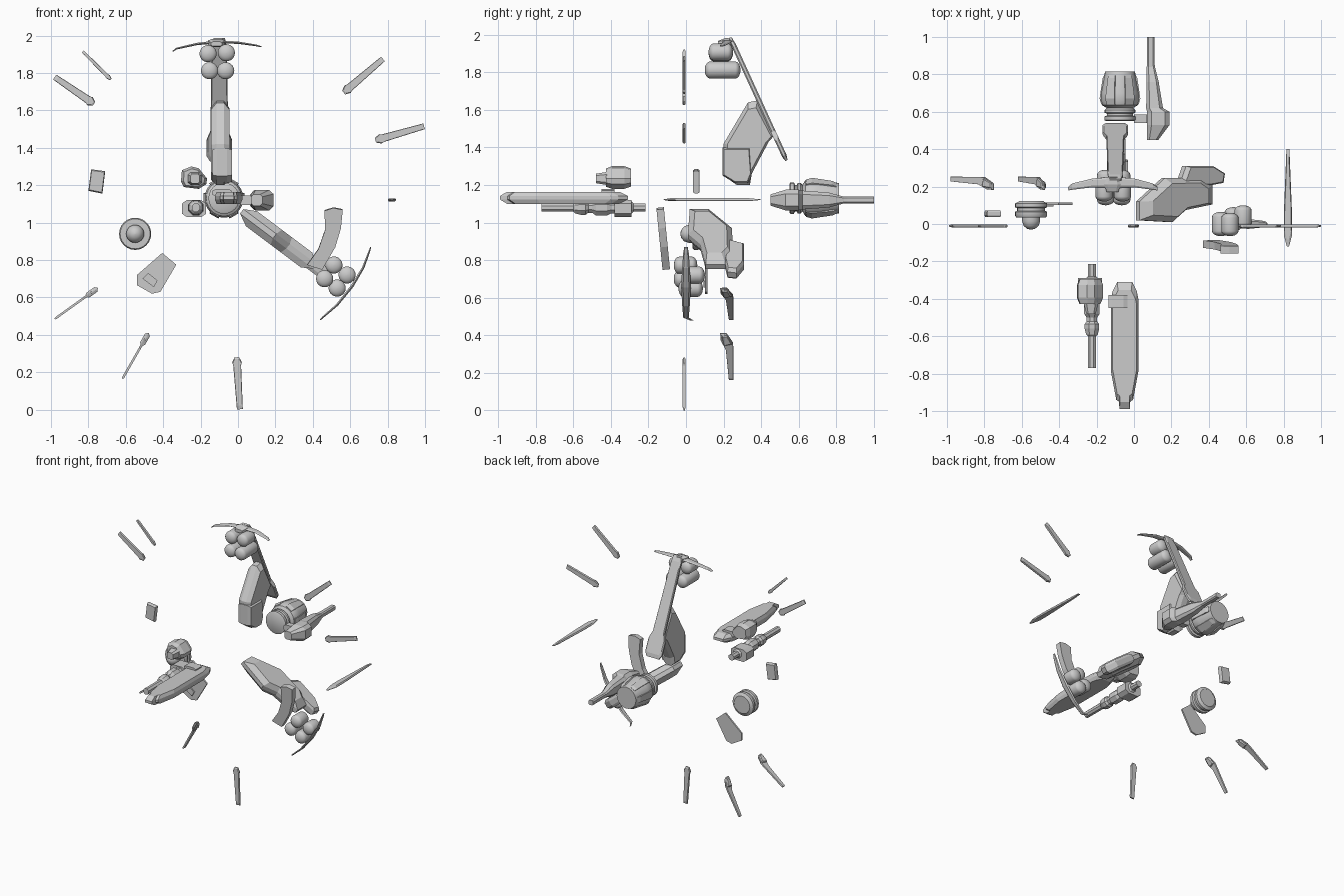
import bpy, bmesh, math
from mathutils import Vector as V

X, Y, Z = V((1, 0, 0)), V((0, 1, 0)), V((0, 0, 1))


def finish(name, bm, smooth=False):
    bmesh.ops.remove_doubles(bm, verts=bm.verts, dist=1e-5)
    bmesh.ops.recalc_face_normals(bm, faces=bm.faces)
    me = bpy.data.meshes.new(name)
    bm.to_mesh(me)
    bm.free()
    ob = bpy.data.objects.new(name, me)
    bpy.context.collection.objects.link(ob)
    if smooth:
        bpy.context.view_layer.objects.active = ob
        ob.select_set(True)
        bpy.ops.object.shade_smooth_by_angle(angle=math.radians(35))
        ob.select_set(False)
    return ob


def skin(name, rings, smooth=False):
    """Bridge a list of equal-length vertex rings and cap both ends."""
    bm = bmesh.new()
    rows = [[bm.verts.new(p) for p in r] for r in rings]
    n = len(rows[0])
    for a, b in zip(rows, rows[1:]):
        for i in range(n):
            bm.faces.new((a[i], a[(i + 1) % n], b[(i + 1) % n], b[i]))
    bm.faces.new(rows[0])
    bm.faces.new(rows[-1])
    return finish(name, bm, smooth)


def plate(name, pts, o, u, v, half, inset=1.0, mid=0.5):
    """Extruded outline whose two faces shrink by inset for a chamfered rim."""
    o, u, v = V(o), V(u), V(v)
    w = u.cross(v).normalized()
    c = sum((V(p) for p in pts), V((0, 0))) / len(pts)
    rings = []
    for h, s in ((-half, inset), (-half * mid, 1), (half * mid, 1), (half, inset)):
        rings.append([o + u * (c.x + (p[0] - c.x) * s) + v * (c.y + (p[1] - c.y) * s) + w * h for p in pts])
    return skin(name, rings)


def lathe(name, profile, x, z, n=20, smooth=True, sx=1, sz=1, roll=0):
    """Revolve (y, radius) pairs around a line parallel to y."""
    return skin(name, [[V((x + r * sx * math.cos(roll + math.tau * i / n), y,
                           z + r * sz * math.sin(roll + math.tau * i / n)))
                        for i in range(n)] for y, r in profile], smooth)


def loft(name, stations):
    """Chamfered box sections along y: (y, x, z, half width, half height)."""
    rings = []
    for y, x, z, w, h in stations:
        k = .6
        rings.append([V((x + a * w, y, z + b * h)) for a, b in
                      ((1, k), (k, 1), (-k, 1), (-1, k), (-1, -k), (-k, -1), (k, -1), (1, -k))])
    return skin(name, rings)


def capsule(name, x, z, y0, y1, r=.046):
    prof = []
    for i in range(6):
        a = math.pi / 2 * (i + .1) / 5.1
        prof.append((y0 + r * .6 * (1 - math.sin(a)), r * math.cos(a - 0) if i < 5 else 0.002))
    ends = sorted(prof)
    other = [(y0 + y1 - y, q) for y, q in reversed(ends)]
    lathe(name, ends + other, x, z, 18)


def ribbon(name, path, half, t):
    """Thin swept strip in xz: path of (x, y, z), width along y."""
    rings, n = [], len(path)
    for i, p in enumerate(path):
        d = (V(path[min(i + 1, n - 1)]) - V(path[max(i - 1, 0)]))
        nrm = V((-d.z, 0, d.x)).normalized()
        f = 1 - .65 * abs(2 * i / (n - 1) - 1)
        rings.append([V(p) + nrm * t * f * a + Y * half * f * b
                      for a, b in ((1, .6), (1, -.6), (0, -1), (-1, -.6), (-1, .6), (0, 1))])
    skin(name, rings)


# upper arm: wedge body, sloping plank with flared foot
plate("upper_arm_body", [(.20, 1.42), (.33, 1.64), (.38, 1.65), (.475, 1.47), (.44, 1.43), (.35, 1.26),
                         (.34, 1.20), (.27, 1.20), (.20, 1.25)], (-.095, 0, 0), Y, Z, .05, .85, .4)
plate("upper_arm_base_block", [(.195, 1.25), (.195, 1.40), (.34, 1.40), (.35, 1.26), (.33, 1.21), (.26, 1.21)],
      (-.085, 0, 0), Y, Z, .052, .9)
slope = V((0, .30, -.655)).normalized()
plate("upper_arm_plank", [(0, -.03), (0, .03), (.05, .04), (.55, .048), (.60, .068), (.69, .068), (.72, .05),
                          (.72, -.05), (.69, -.068), (.60, -.068), (.55, -.048), (.05, -.04)],
      (-.1, .235, 1.985), slope, X, .013, .9)
loft("upper_arm_cap", [(.17, -.115, 1.955, .03, .012), (.21, -.115, 1.96, .045, .022), (.25, -.115, 1.96, .03, .02)])
ribbon("upper_bow", [(-.35, .19, 1.915), (-.33, .20, 1.93), (-.22, .22, 1.955), (-.11, .222, 1.966),
                     (0, .22, 1.962), (.10, .20, 1.947), (.125, .19, 1.94)], .03, .008)
for i, (x, z, a, b) in enumerate([(-.16, 1.903, .12, .25), (-.062, 1.908, .12, .25),
                                  (-.152, 1.812, .10, .29), (-.066, 1.812, .10, .29)]):
    capsule(f"upper_capsule_{i}", x, z, a, b)

# lower arm: wedge body and offset end piece
d = V((.80, 0, -.60))
plate("lower_arm_body", [(0, .02), (0, .12), (.17, .245), (.42, .25), (.49, .21), (.49, .105), (.31, .075),
                         (.22, .01)], (.02, 0, 1.06), d, Y, .05, .75, .3)
plate("lower_arm_end", [(.27, .22), (.31, .31), (.49, .31), (.57, .27), (.56, .22), (.46, .205)],
      (.02, 0, 1.06), d, Y, .035, .85)
plate("curved_panel", [(.463, 1.065), (.51, 1.08), (.56, 1.07), (.55, .97), (.52, .87), (.45, .75), (.37, .775),
                       (.43, .86), (.465, .96)], (0, -.03, 0), X, (0, -.10, 1), .02)
ribbon("lower_bow", [(.44, .03, .48), (.455, .0, .495), (.53, 0, .56), (.61, 0, .66), (.67, 0, .76),
                     (.70, 0, .84), (.71, .0, .87)], .026, .008)
for i, (x, z, a, b) in enumerate([(.463, .70, -.065, .065), (.583, .72, -.02, .10),
                                  (.53, .65, -.04, .09), (.513, .773, -.065, .06)]):
    capsule(f"lower_capsule_{i}", x, z, a, b)

# engine barrel with collar and raised panels
ex, ez = -.075, 1.13
lathe("engine_barrel", [(.55, .075), (.555, .083), (.575, .083), (.58, .07), (.59, .07), (.595, .082), (.61, .082),
                        (.62, .07), (.635, .095), (.66, .104), (.70, .103), (.79, .085), (.815, .08)], ex, ez, 24)
for i in range(6):
    a = math.tau * i / 6
    rad, tan = V((math.cos(a), 0, math.sin(a))), V((-math.sin(a), 0, math.cos(a)))
    skin(f"engine_panel_{i}", [[V((ex, 0, ez)) + rad * r + tan * t + Y * y
                               for r, t in ((h - .03, -w), (h, -w), (h, w), (h - .03, w))]
                              for y, h, w in ((.64, .10, .025), (.67, .109, .028), (.78, .093, .022), (.80, .083, .02))])

# side pod with barrel beside the engine
loft("side_pod", [(.45, .10, 1.12, .03, .03), (.53, .13, 1.12, .06, .055), (.60, .13, 1.12, .06, .055),
                  (.62, .11, 1.12, .045, .05), (.76, .10, 1.12, .032, .04), (.84, .09, 1.12, .022, .018),
                  (.86, .09, 1.12, .02, .018), (1.0, .09, 1.12, .02, .018)])
loft("side_pod_link", [(.54, .04, 1.12, .04, .025), (.585, .04, 1.12, .04, .025)])

# long hull slab
half = [(.04, -.31), (.065, -.36), (.073, -.40), (.073, -.79), (.045, -.94), (.03, -.95), (.028, -.99)]
plate("hull_slab", half + [(-x, y) for x, y in reversed(half)], (-.05, 0, 1.132), X, Y, .032, .88, .3)
loft("hull_block", [(-.45, -.085, 1.16, .05, .02), (-.38, -.085, 1.16, .05, .02)])

# faceted pod and gun beside the slab
plate("pod_body", [(-.305, 1.22), (-.30, 1.28), (-.25, 1.30), (-.21, 1.29), (-.165, 1.235), (-.17, 1.205),
                   (-.21, 1.18), (-.29, 1.19)], (0, -.36, 0), X, Z, .067, .8, .5)
loft("pod_nose", [(-.48, -.23, 1.235, .025, .025), (-.42, -.23, 1.235, .04, .035)])
lathe("gun", [(-.77, .024), (-.60, .024), (-.59, .034), (-.56, .042), (-.535, .042), (-.52, .03), (-.50, .03),
              (-.48, .045), (-.42, .045), (-.40, .035), (-.29, .035), (-.28, .024), (-.215, .024)],
      -.225, 1.08, 8, False, roll=math.pi / 8)
loft("gun_breech", [(-.38, -.235, 1.075, .065, .045), (-.29, -.235, 1.075, .065, .045)])

# ball turret with stacked discs, and flat panel
lathe("ball_turret", [(-.03, .002), (-.026, .02), (-.01, .04), (.015, .048), (.035, .048), (.036, .08), (.045, .086),
                      (.065, .086), (.07, .075), (.085, .075), (.09, .086), (.11, .086), (.118, .07), (.122, .065)],
      -.55, .94, 24)
plate("flat_panel", [(-.54, .72), (-.405, .838), (-.33, .775), (-.415, .63), (-.46, .62), (-.54, .665)],
      (0, .108, 0), X, Z, .006)
plate("panel_hatch", [(-.51, .70), (-.48, .73), (-.43, .69), (-.45, .655)], (0, .10, 0), X, Z, .007)
plate("small_box", [(-.80, 1.17), (-.785, 1.285), (-.71, 1.275), (-.725, 1.155)], (0, .055, 0), X, Z, .017, .9)


# flat blades, tip to root, width across the xz plane
def blade(name, tip, root, w=.021):
    a, b = V((tip[0], 0, tip[1])), V((root[0], 0, root[1]))
    L, u = (b - a).length, (b - a).normalized()
    plate(name, [(0, -w * .75), (0, w * .75), (L * .85, w), (L * .9, w * 1.25), (L, w * .6), (L, -w * .6),
                 (L * .9, -w * 1.25), (L * .85, -w)], a - Y * .01, u, u.cross(Y), .008, .9)


for i, (t, r) in enumerate([((-.98, 1.778), (-.77, 1.635)), ((.775, 1.875), (.565, 1.695)),
                            ((.995, 1.515), (.735, 1.44)), ((.01, .002), (-.007, .28))]):
    blade(f"blade_{i}", t, r)
blade("blade_slim", (-.83, 1.915), (-.68, 1.765), .01)
long_side = [(.006, -.12), (.022, -.06), (.022, .05), (.008, .40)]
plate("long_blade", long_side + [(-x, y) for x, y in reversed(long_side)], (.823, 0, 1.122), X, Y, .008, .8, .2)

# hooked fins, seen edge-on from the front
for i, (t, r) in enumerate([((-.98, .485), (-.75, .65)), ((-.618, .165), (-.478, .41))]):
    a, b = V((t[0], 0, t[1])), V((r[0], 0, r[1]))
    L, u = (b - a).length, (b - a).normalized()
    plate(f"hooked_fin_{i}", [(0, .228), (0, .253), (L * .7, .252), (L * .8, .25), (L * .95, .225), (L, .215),
                              (L, .182), (L * .85, .185), (L * .65, .212)], a, u, Y, .006, .95)
    plate(f"fin_root_{i}", [(L * .74, .2), (L * .78, .245), (L * .97, .22), (L * .98, .19)], a, u, Y, .015, .8)
